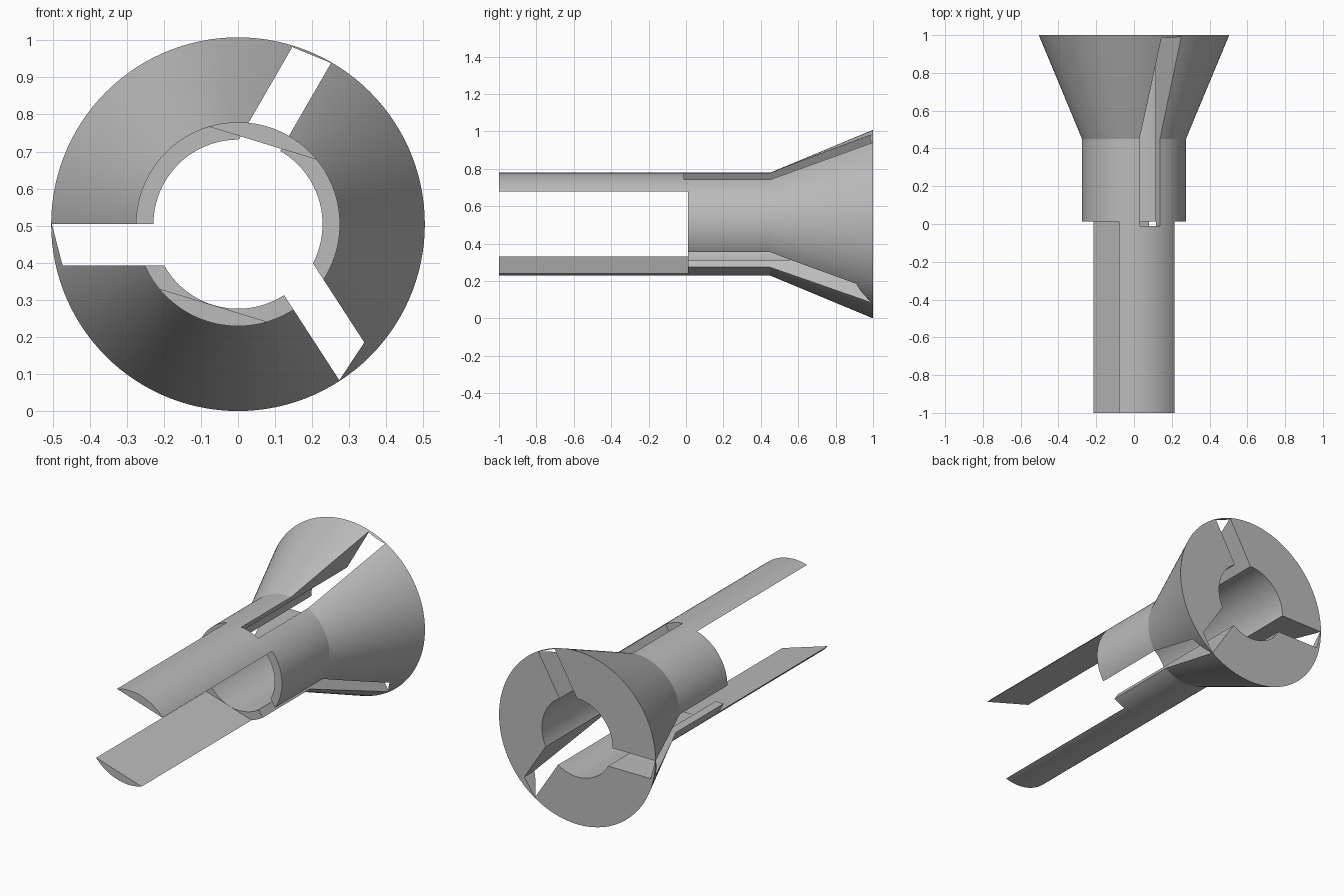
import bpy, bmesh
from math import cos, sin, radians, pi
from mathutils import Vector, Matrix

cube = bpy.data.objects.get("Cube")
if cube:
    bpy.data.objects.remove(cube, do_unlink=True)

R_FLARE, R_TUBE, R_BORE = 0.504, 0.275, 0.228
CENTRE_Z = R_FLARE

steel = bpy.data.materials.new("plain grey")
steel.use_nodes = True
grey = (0.5, 0.5, 0.5, 1)
steel.diffuse_color = grey
steel.node_tree.nodes["Principled BSDF"].inputs["Base Color"].default_value = grey


def finish(bm, name):
    bmesh.ops.recalc_face_normals(bm, faces=bm.faces[:])
    bmesh.ops.translate(bm, verts=bm.verts[:], vec=(0, 0, CENTRE_Z))
    mesh = bpy.data.meshes.new(name)
    bm.to_mesh(mesh)
    bm.free()
    mesh.materials.append(steel)
    obj = bpy.data.objects.new(name, mesh)
    bpy.context.collection.objects.link(obj)
    return obj


def prism(name, outline, y0, y1, angle):
    """Extrude an outline along y, turned by an angle about the axis."""
    bm = bmesh.new()
    c, s = cos(radians(angle)), sin(radians(angle))
    face = bm.faces.new([bm.verts.new((u * c - v * s, y0, u * s + v * c)) for u, v in outline])
    ext = bmesh.ops.extrude_face_region(bm, geom=[face])["geom"]
    bmesh.ops.translate(bm, vec=(0, y1 - y0, 0),
                        verts=[g for g in ext if isinstance(g, bmesh.types.BMVert)])
    return finish(bm, name)


# Flared tube, revolved around the y axis
bm = bmesh.new()
profile = [(R_BORE, 0.012), (R_TUBE, 0.012), (R_TUBE, 0.45), (R_FLARE, 1), (R_BORE, 1)]
ring = [bm.verts.new((r, y, 0)) for r, y in profile]
edges = [bm.edges.new((ring[i], ring[(i + 1) % len(ring)])) for i in range(len(ring))]
bmesh.ops.spin(bm, geom=ring + edges, cent=(0, 0, 0), axis=(0, 1, 0),
               angle=2 * pi, steps=120, use_merge=False)
bmesh.ops.remove_doubles(bm, verts=bm.verts[:], dist=1e-4)
body = finish(bm, "flared_body")

# Two opposite legs, each a circular segment outside the bore
half = radians(33.8)
arc = [(R_TUBE * cos(a), R_TUBE * sin(a))
       for a in (half * (i / 12 - 1) for i in range(25))]
upper_leg = prism("upper_leg", arc, -1, 0.012, 73)
lower_leg = prism("lower_leg", arc, -1, 0.012, 253)

# Three slots, each with a slanted end that leaves a thin rim
WIDTH = 0.112
for angle, end in ((60, 0.487), (180, 0.473), (-57, 0.453)):
    outline = [(0.1, 0), (R_FLARE - 0.002, 0), (end, WIDTH), (0.1, WIDTH)]
    cutter = prism("slot_cutter", outline, -0.01, 1.1, angle)
    cutter.hide_render = True
    for target in (body, upper_leg) if angle == 60 else (body,):
        mod = target.modifiers.new("slot", "BOOLEAN")
        mod.operation, mod.solver, mod.object = "DIFFERENCE", "EXACT", cutter
        bpy.context.view_layer.objects.active = target
        bpy.ops.object.modifier_apply(modifier=mod.name)
    bpy.data.objects.remove(cutter, do_unlink=True)

# Smooth curved walls with crisp edges
bpy.ops.object.select_all(action="DESELECT")
for obj in (body, upper_leg, lower_leg):
    obj.select_set(True)
bpy.context.view_layer.objects.active = body
bpy.ops.object.shade_smooth_by_angle(angle=radians(20))
